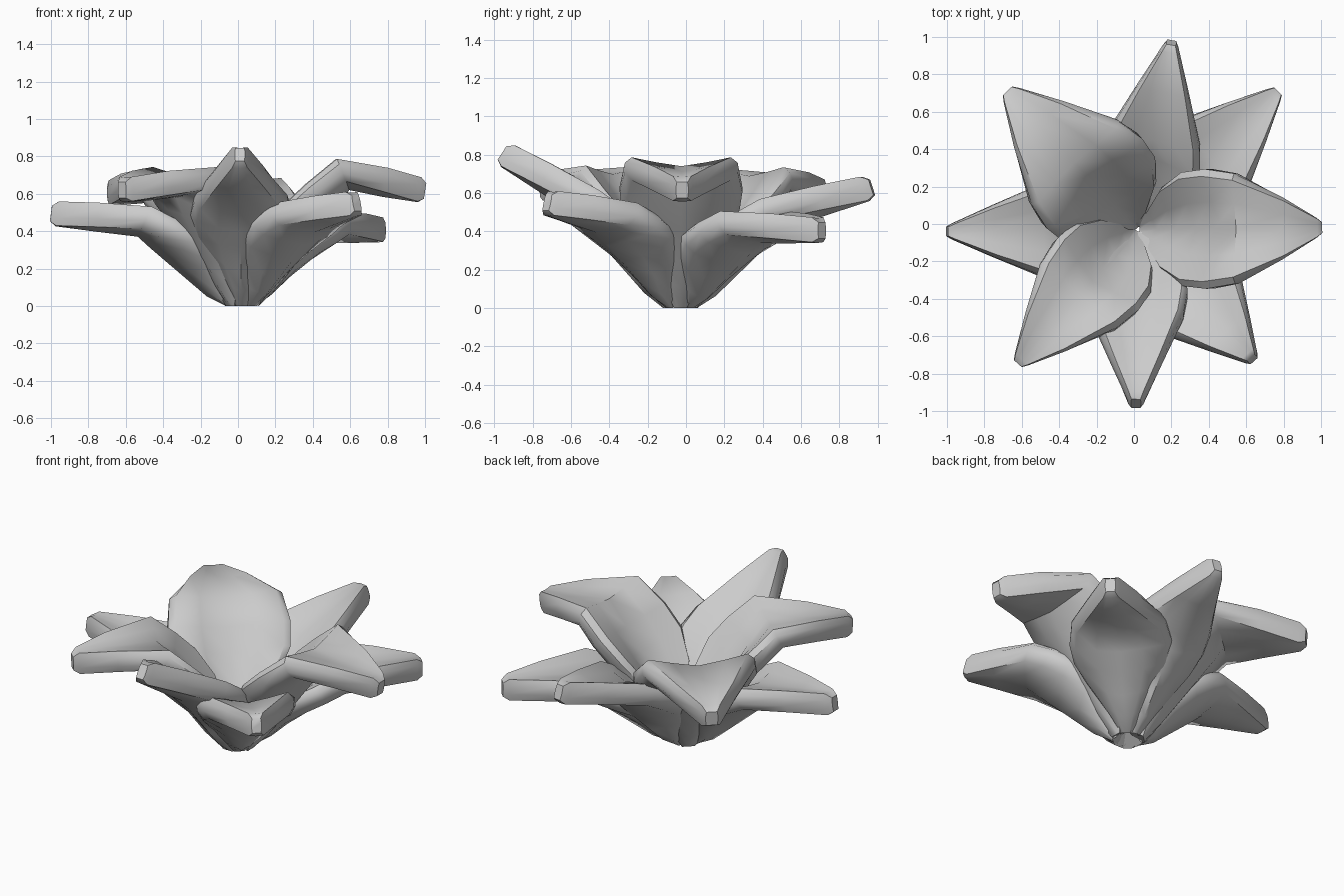
import bpy, bmesh, math
from mathutils import Vector

cube = bpy.data.objects.get("Cube")
if cube:
    bpy.data.objects.remove(cube)

grey = bpy.data.materials.new("petal_grey")
grey.use_nodes = True
grey.diffuse_color = (0.6, 0.6, 0.6, 1)
grey.node_tree.nodes["Principled BSDF"].inputs["Base Color"].default_value = (0.6, 0.6, 0.6, 1)

CENTRE = Vector((0.02, -0.03, 0))
THICK = 0.13
# Stations along a petal: distance (1 = bend, 2 = tip), width share, cup share
STATIONS = [(0, 0.12, 0), (0.2, 0.36, 0.5), (0.4, 0.7, 0.95), (0.62, 0.95, 1),
            (0.82, 1, 0.75), (1, 0.92, 0.45), (1.5, 0.52, 0.25), (1.93, 0.17, 0.04), (2, 0.1, 0)]
# Cross-section: position across, height in half thicknesses
SECTION = [(-0.88, 1), (-0.45, 1), (0, 1), (0.45, 1), (0.88, 1), (1, 0.4), (1, -0.4),
           (0.88, -1), (0.45, -1), (0, -1), (-0.45, -1), (-0.88, -1), (-1, -0.4), (-1, 0.4)]


def petal(name, tip, tip_z, bend_r, bend_z, width, cup=0.13):
    """Thick, cupped leaf that climbs to a bend and then reaches out to its tip."""
    reach = Vector((tip[0], tip[1], 0)) - CENTRE
    out = reach.normalized()
    side = Vector((-out.y, out.x, 0))
    up = Vector((0, 0, 1))
    base = out * 0.05 + up * 0.02
    bend = out * bend_r + up * bend_z
    end = reach + up * tip_z

    def normal(d):
        d.normalize()
        return up * d.dot(out) - out * d.z

    n_in, n_out = normal(bend - base), normal(end - bend)
    bm = bmesh.new()
    rings = []
    for s, w, c in STATIONS:
        spine = base.lerp(bend, s) if s <= 1 else bend.lerp(end, s - 1)
        n = n_in if s < 1 else (n_in + n_out).normalized() if s == 1 else n_out
        half = THICK / 2 * (0.65 if s == 2 else 0.8 if s == 0 else 1)
        ring = []
        for u, h in SECTION:
            p = CENTRE + spine + side * (u * w * width) + n * (c * cup * abs(u) ** 1.2 + h * half)
            p.z = max(p.z, 0)
            ring.append(bm.verts.new(p))
        rings.append(ring)
    count = len(SECTION)
    for a, b in zip(rings, rings[1:]):
        for i in range(count):
            j = (i + 1) % count
            bm.faces.new((a[i], a[j], b[j], b[i]))
    bm.faces.new(rings[0])
    bm.faces.new(rings[-1][::-1])
    bmesh.ops.recalc_face_normals(bm, faces=bm.faces)
    mesh = bpy.data.meshes.new(name)
    bm.to_mesh(mesh)
    bm.free()
    mesh.materials.append(grey)
    obj = bpy.data.objects.new(name, mesh)
    bpy.context.collection.objects.link(obj)
    bpy.ops.object.select_all(action="DESELECT")
    obj.select_set(True)
    bpy.context.view_layer.objects.active = obj
    bpy.ops.object.shade_smooth_by_angle(angle=math.radians(50))


# Lower layer
petal("back_petal", (0.2, 0.97), 0.63, 0.52, 0.47, 0.27)
petal("back_left_petal", (0.77, 0.71), 0.405, 0.57, 0.4, 0.29, 0.12)
petal("front_left_petal", (0.635, -0.725), 0.55, 0.55, 0.45, 0.28, 0.12)
petal("front_petal", (0.01, -0.96), 0.81, 0.5, 0.53, 0.27)
petal("right_petal", (-1, -0.04), 0.495, 0.53, 0.43, 0.27, 0.12)
# Upper layer
petal("left_petal", (1, -0.02), 0.615, 0.55, 0.68, 0.32)
petal("front_right_petal", (-0.62, -0.745), 0.62, 0.5, 0.64, 0.29)
petal("back_right_petal", (-0.675, 0.71), 0.6, 0.52, 0.63, 0.35)
